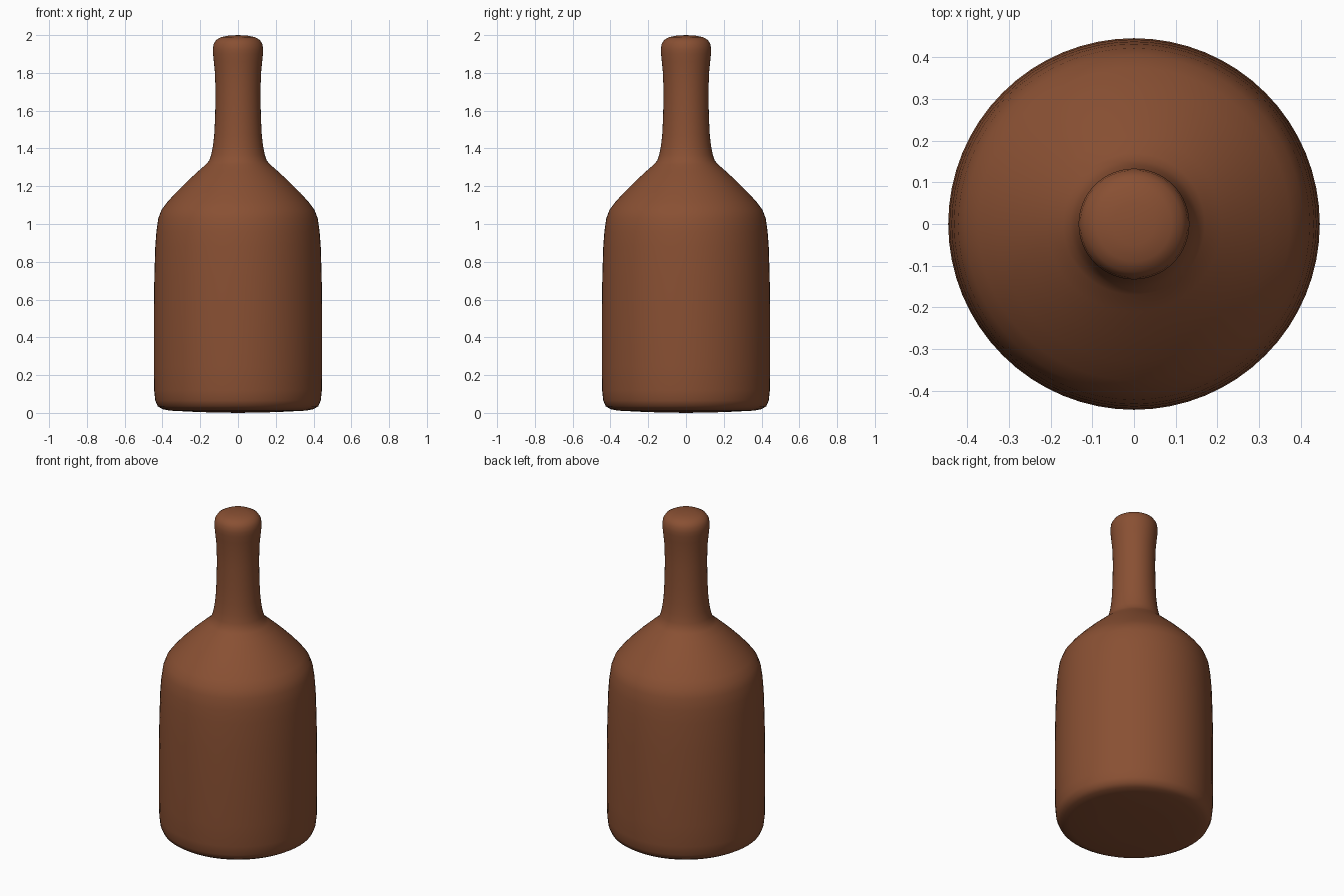
import bpy
import bmesh
import math

cube = bpy.data.objects.get("Cube")
if cube:
    bpy.data.objects.remove(cube, do_unlink=True)

# Brown clay colour
brown = bpy.data.materials.new("brown")
brown.use_nodes = True
colour = (0.25, 0.08, 0.033, 1)
brown.diffuse_color = colour
brown.node_tree.nodes["Principled BSDF"].inputs["Base Color"].default_value = colour

# Half outline as (radius, height): base, body, shoulder, neck, rounded lip
profile = [
    (0, 0), (0.2, 0.004), (0.36, 0.012), (0.40, 0.02), (0.425, 0.035),
    (0.438, 0.065), (0.444, 0.12), (0.446, 0.25), (0.446, 0.5), (0.443, 0.72),
    (0.438, 0.88), (0.432, 0.96), (0.422, 1.03), (0.405, 1.075),
    (0.375, 1.115), (0.33, 1.165), (0.27, 1.225), (0.21, 1.28), (0.17, 1.315),
    (0.153, 1.335), (0.142, 1.365), (0.133, 1.41), (0.126, 1.47),
    (0.121, 1.57), (0.119, 1.7), (0.122, 1.8), (0.128, 1.86), (0.132, 1.9),
    (0.133, 1.925), (0.129, 1.953), (0.115, 1.975), (0.09, 1.989),
    (0.05, 1.997), (0, 2),
]

# Spin the outline into a closed bottle
bm = bmesh.new()
verts = [bm.verts.new((r, 0, z)) for r, z in profile]
edges = [bm.edges.new(pair) for pair in zip(verts, verts[1:])]
bmesh.ops.spin(bm, geom=verts + edges, cent=(0, 0, 0), axis=(0, 0, 1),
               angle=math.tau, steps=64, use_duplicate=False)
bmesh.ops.remove_doubles(bm, verts=bm.verts, dist=0.0005)
bmesh.ops.recalc_face_normals(bm, faces=bm.faces)
mesh = bpy.data.meshes.new("bottle")
bm.to_mesh(mesh)
bm.free()
mesh.materials.append(brown)
bottle = bpy.data.objects.new("bottle", mesh)
bpy.context.collection.objects.link(bottle)

# Smooth the surface throughout
for face in mesh.polygons:
    face.use_smooth = True
